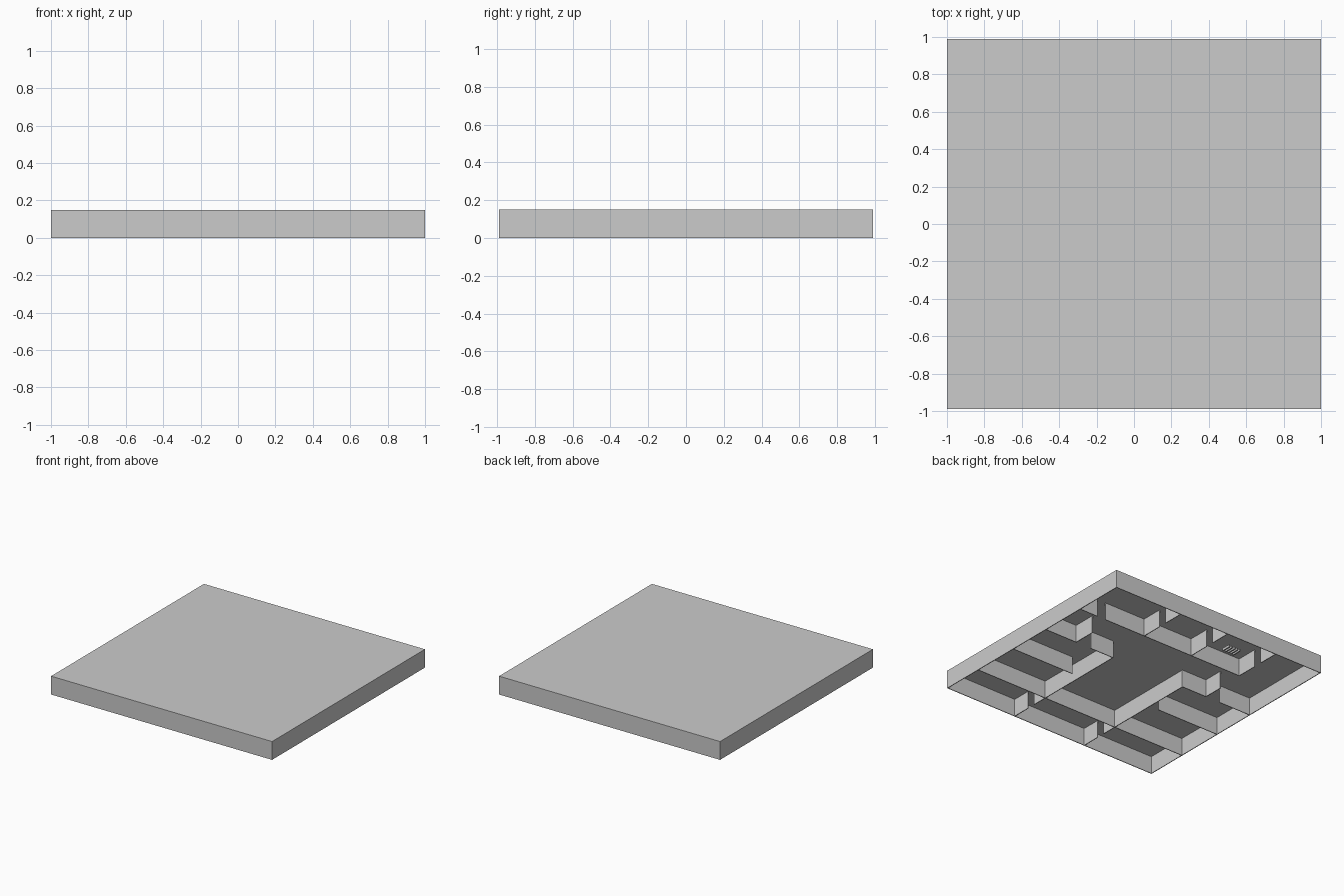
import bpy, bmesh

cube = bpy.data.objects.get("Cube")
if cube:
    bpy.data.objects.remove(cube, do_unlink=True)

# Single plaster colour
plaster = bpy.data.materials.new("light_grey_plaster")
plaster.use_nodes = True
colour = (0.6, 0.6, 0.6, 1)
plaster.diffuse_color = colour
plaster.node_tree.nodes["Principled BSDF"].inputs["Base Color"].default_value = colour

W, D, H, T = 1.0, 0.988, 0.15, 0.006   # half width, half depth, height, wall thickness


def boxes(name, items):
    """One object from boxes given as x0, x1, y0, y1, z0, z1."""
    bm = bmesh.new()
    for x0, x1, y0, y1, z0, z1 in items:
        verts = bmesh.ops.create_cube(bm, size=1)["verts"]
        bmesh.ops.scale(bm, vec=(x1 - x0, y1 - y0, z1 - z0), verts=verts)
        bmesh.ops.translate(bm, vec=((x0 + x1) / 2, (y0 + y1) / 2, (z0 + z1) / 2), verts=verts)
    mesh = bpy.data.meshes.new(name)
    bm.to_mesh(mesh)
    bm.free()
    mesh.materials.append(plaster)
    obj = bpy.data.objects.new(name, mesh)
    bpy.context.collection.objects.link(obj)
    return obj


def across(y, *spans):
    """Wall pieces running along x at a given y."""
    return [(a, b, y - T / 2, y + T / 2, 0, H - T / 2) for a, b in spans]


def along(x, *spans):
    """Wall pieces running along y at a given x."""
    return [(x - T / 2, x + T / 2, a, b, 0, H - T / 2) for a, b in spans]


# Roof slab and outer walls
boxes("roof_slab", [(-W, W, -D, D, H - T, H)])
top = H - T
boxes("outer_walls", [
    (-W, W, -D, T - D, 0, top), (-W, W, D - T, D, 0, top),
    (-W, T - W, T - D, D - T, 0, top), (W - T, W, T - D, D - T, 0, top)])

E, S = W - T, D - T   # inner faces of the outer walls

# Central hall, open towards the back corridor
hall = across(-0.63, (-E, E))
for side in (-1, 1):
    hall += along(side * 0.34, (-0.63, 0.16))
boxes("hall_walls", hall)

# Walls between corridor and side rooms, with doorways and short returns
boxes("corridor_walls",
      across(0.16, (0.34, 0.56), (0.7, E), (-0.57, -0.34), (-E, -0.7))
      + along(0.7, (0.16, 0.35)) + along(-0.57, (0.16, 0.33)))

# Side rooms, each with a doorway beside the hall
for name, side in (("left", 1), ("right", -1)):
    a, b = sorted((side * 0.42, side * E))
    boxes(name + "_room_divider", across(-0.22, (a, b)))

# Back rooms
boxes("back_room_walls",
      across(0.56, (0.83, E), (-0.56, 0.75))
      + along(0.37, (0.56, 0.74), (0.81, S))
      + along(-0.09, (0.56, 0.74), (0.81, S))
      + along(-0.56, (0.56, 0.74), (0.81, S)))

# Front rooms, with doorways near the hall
front = []
for side in (-1, 1):
    front += along(side * 0.34, (-S, -0.83), (-0.76, -0.63))
boxes("front_room_walls", front)

# Small slatted fixture in the back washroom
boxes("washroom_slats", [(-0.42 + i * 0.025, -0.41 + i * 0.025, 0.66, 0.74, 0.08, 0.1)
                         for i in range(5)])
